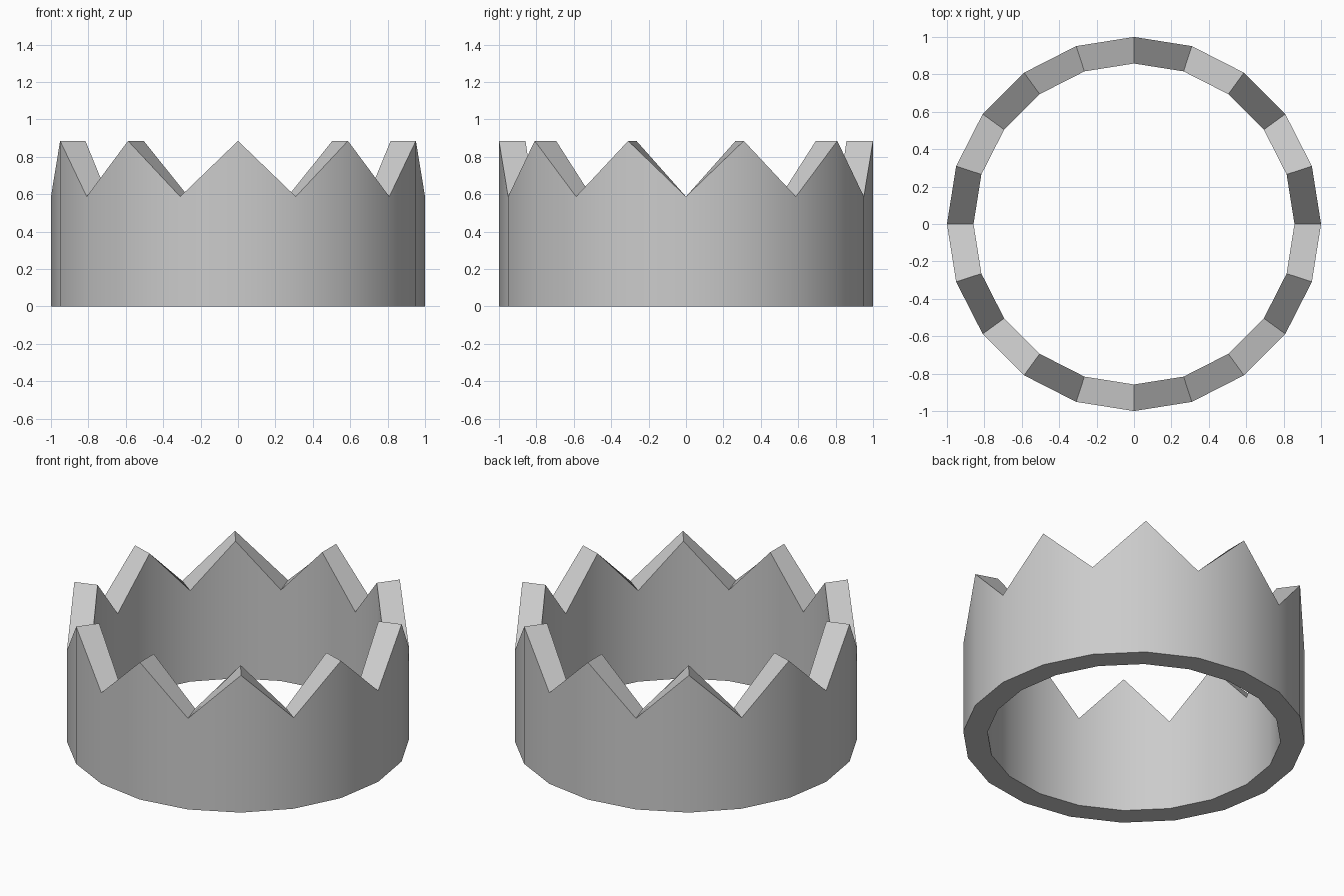
import bpy, bmesh
from math import cos, sin, pi, radians

if "Cube" in bpy.data.objects:
    bpy.data.objects.remove(bpy.data.objects["Cube"])

SIDES = 20
OUTER, INNER = 1.0, 0.858
VALLEY, PEAK = 0.587, 0.885

bm = bmesh.new()


def ring(radius, heights):
    return [bm.verts.new((radius * cos(2 * pi * k / SIDES),
                          radius * sin(2 * pi * k / SIDES), z))
            for k, z in enumerate(heights)]


def bridge(a, b):
    for k in range(SIDES):
        n = (k + 1) % SIDES
        bm.faces.new((a[k], a[n], b[n], b[k]))


# Crown band: flat base, zigzag rim alternating valley and peak
flat = [0.0] * SIDES
zigzag = [VALLEY, PEAK] * (SIDES // 2)
loops = [ring(OUTER, flat), ring(OUTER, zigzag),
         ring(INNER, zigzag), ring(INNER, flat)]
for i in range(4):
    bridge(loops[i], loops[(i + 1) % 4])
bmesh.ops.recalc_face_normals(bm, faces=bm.faces)

mesh = bpy.data.meshes.new("crown_band")
bm.to_mesh(mesh)
bm.free()
crown = bpy.data.objects.new("crown_band", mesh)
bpy.context.collection.objects.link(crown)

# Smooth walls, sharp rims
bpy.context.view_layer.objects.active = crown
crown.select_set(True)
bpy.ops.object.shade_smooth_by_angle(angle=radians(30))
